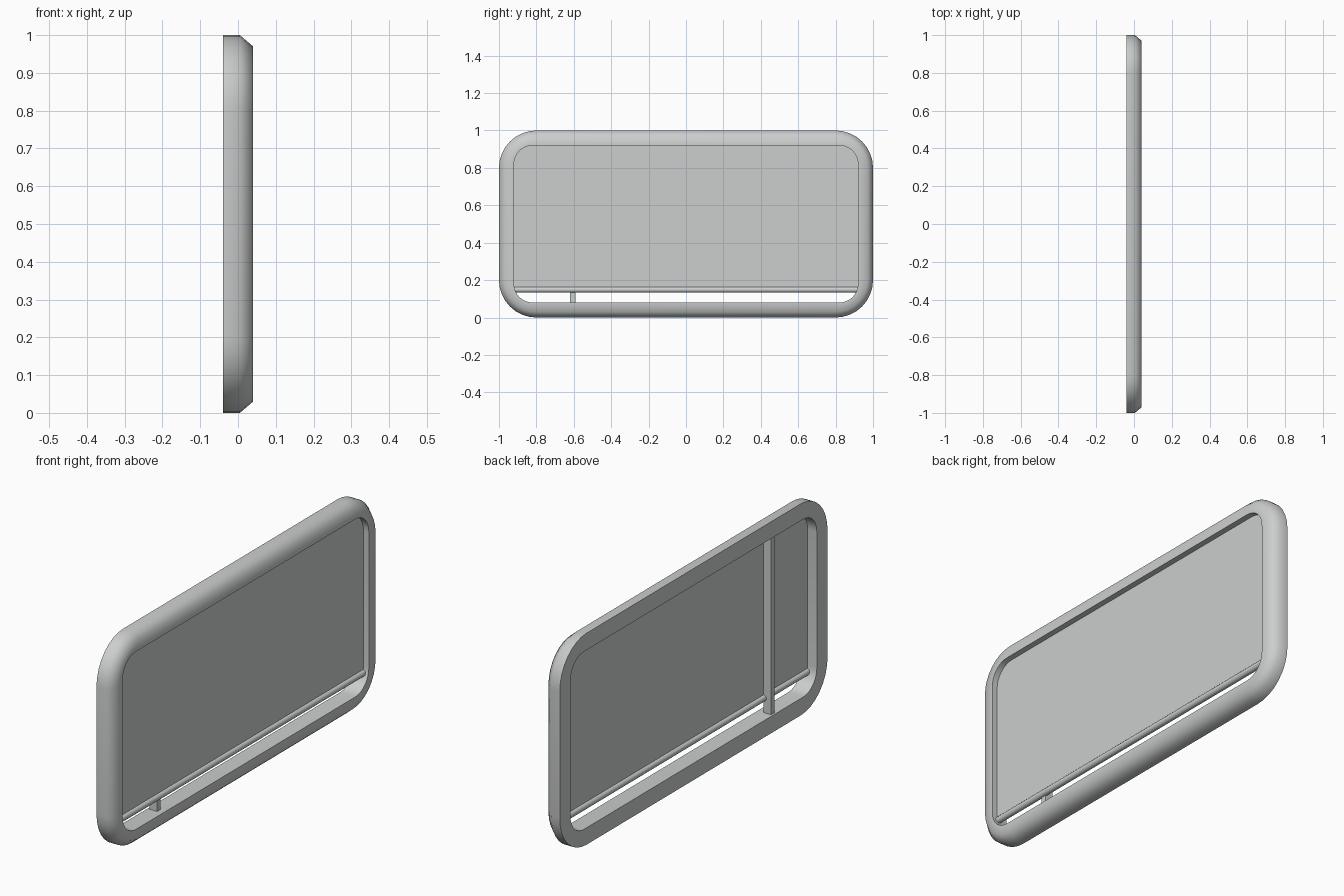
import bpy, bmesh, math

if "Cube" in bpy.data.objects:
    bpy.data.objects.remove(bpy.data.objects["Cube"])

grey = bpy.data.materials.new("light_grey")
grey.diffuse_color = (0.6, 0.62, 0.61, 1)
grey.use_nodes = True
grey.node_tree.nodes["Principled BSDF"].inputs["Base Color"].default_value = grey.diffuse_color


def finish(name, bm, smooth=None):
    bmesh.ops.recalc_face_normals(bm, faces=bm.faces[:])
    me = bpy.data.meshes.new(name)
    bm.to_mesh(me)
    bm.free()
    me.materials.append(grey)
    ob = bpy.data.objects.new(name, me)
    bpy.context.collection.objects.link(ob)
    if smooth:
        bpy.ops.object.select_all(action='DESELECT')
        ob.select_set(True)
        bpy.context.view_layer.objects.active = ob
        bpy.ops.object.shade_smooth_by_angle(angle=math.radians(smooth))
    return ob


def rounded_loop(inset, radius, n=8):
    """Rounded rectangle in the y-z plane, inset from the outer edge."""
    pts = []
    hy, hz = 1 - inset - radius, 0.5 - inset - radius
    for q, (sy, sz) in enumerate([(1, 1), (-1, 1), (-1, -1), (1, -1)]):
        for i in range(n + 1):
            a = math.pi / 2 * (q + i / n)
            pts.append((sy * hy + radius * math.cos(a),
                        0.5 + sz * hz + radius * math.sin(a)))
    return pts


def box(name, lo, hi):
    bm = bmesh.new()
    bmesh.ops.create_cube(bm, size=1)
    for v in bm.verts:
        v.co = [(a + b) / 2 + c * (b - a) for a, b, c in zip(lo, hi, v.co)]
    return finish(name, bm)


# Window frame: cross-section (x, inset, corner radius) swept round the opening
section = [(-0.04, 0, 0.2), (0.005, 0, 0.2), (0.04, 0.03, 0.17),
           (0.04, 0.08, 0.1), (-0.04, 0.08, 0.1)]
bm = bmesh.new()
rings = [[bm.verts.new((x, y, z)) for y, z in rounded_loop(i, r)]
         for x, i, r in section]
for k, ring in enumerate(rings):
    nxt = rings[(k + 1) % len(rings)]
    for j in range(len(ring)):
        m = (j + 1) % len(ring)
        bm.faces.new((ring[j], ring[m], nxt[m], nxt[j]))
finish("window_frame", bm, 60)

# Blind sheet
box("blind_sheet", (0.008, -0.925, 0.15), (0.012, 0.925, 0.925))

# Round bar along the bottom of the blind
bm = bmesh.new()
n = 12
ends = [[bm.verts.new((0.01 + 0.016 * math.cos(2 * math.pi * i / n), y,
                       0.149 + 0.016 * math.sin(2 * math.pi * i / n)))
         for i in range(n)] for y in (-0.92, 0.92)]
for i in range(n):
    j = (i + 1) % n
    bm.faces.new((ends[0][i], ends[0][j], ends[1][j], ends[1][i]))
for e in ends:
    bm.faces.new(e)
finish("blind_bottom_bar", bm, 40)

# Upright divider behind the blind
box("upright_divider", (-0.03, -0.619, 0.075), (0.012, -0.592, 0.925))
bpy.data.objects["upright_divider"].data.vertices  # keep just behind the sheet
for v in bpy.data.objects["upright_divider"].data.vertices:
    v.co.x = min(v.co.x, 0.0105)
